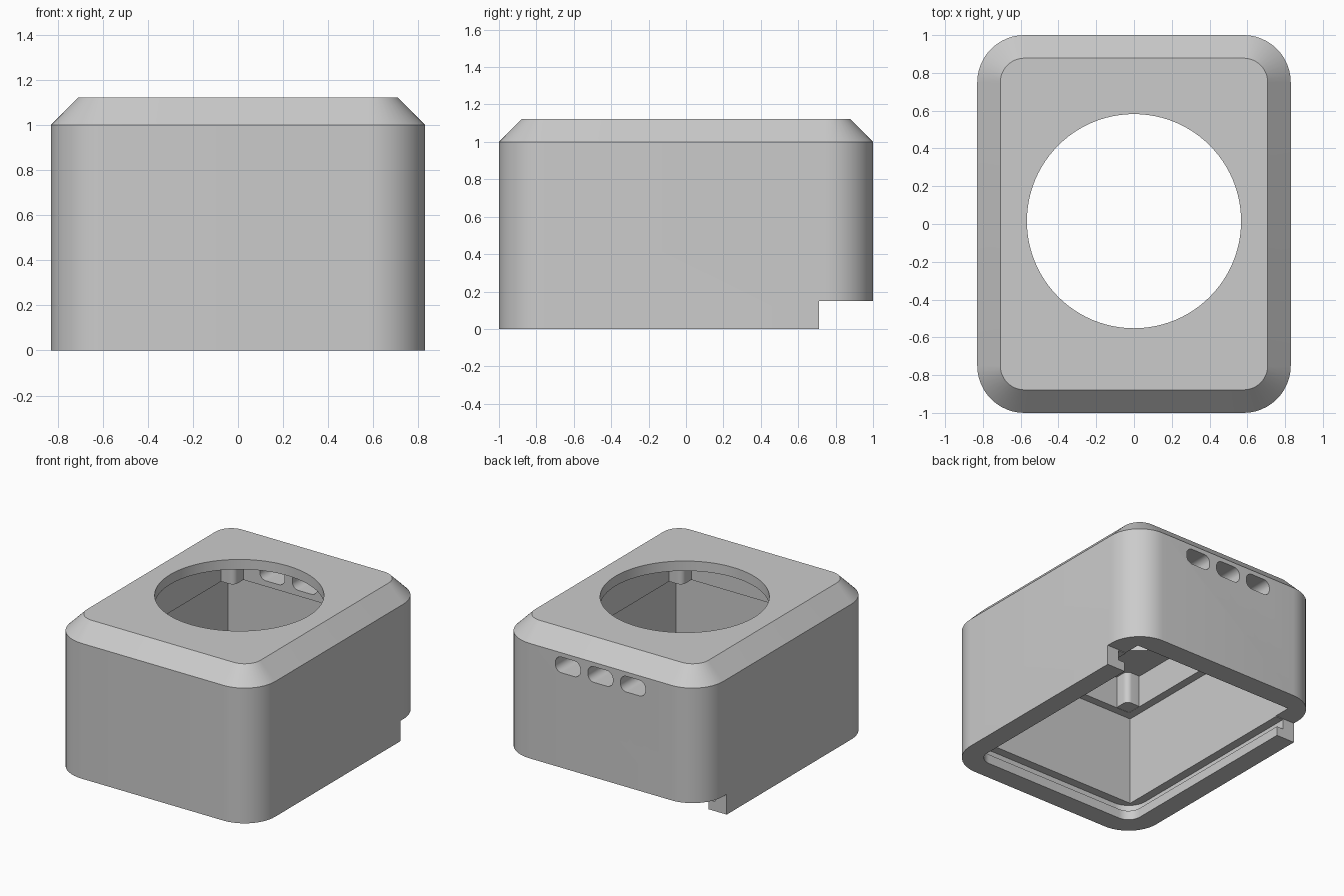
import bpy, bmesh, math
from mathutils import Matrix

cube = bpy.data.objects.get("Cube")
if cube:
    bpy.data.objects.remove(cube, do_unlink=True)

grey = bpy.data.materials.new("matte grey")
grey.use_nodes = True
COLOUR = (0.6, 0.6, 0.6, 1)
grey.diffuse_color = COLOUR
grey.node_tree.nodes["Principled BSDF"].inputs["Base Color"].default_value = COLOUR


def outline(hx, hy, r, steps=12):
    """Rounded rectangle, counter-clockwise."""
    pts = []
    for i, (sx, sy) in enumerate([(1, 1), (-1, 1), (-1, -1), (1, -1)]):
        for k in range(steps + 1):
            a = math.pi / 2 * (i + k / steps)
            pts.append((sx * (hx - r) + r * math.cos(a), sy * (hy - r) + r * math.sin(a)))
    return pts


def loft(name, loops, matrix=None):
    """Closed solid through loops of (points, z)."""
    bm = bmesh.new()
    rings = [[bm.verts.new((x, y, z)) for x, y in pts] for pts, z in loops]
    for low, high in zip(rings, rings[1:]):
        n = len(low)
        for i in range(n):
            j = (i + 1) % n
            bm.faces.new((low[i], low[j], high[j], high[i]))
    bm.faces.new(rings[0][::-1])
    bm.faces.new(rings[-1])
    if matrix:
        bm.transform(matrix)
    mesh = bpy.data.meshes.new(name)
    bm.to_mesh(mesh)
    bm.free()
    mesh.materials.append(grey)
    obj = bpy.data.objects.new(name, mesh)
    bpy.context.collection.objects.link(obj)
    return obj


def prism(name, hx, hy, r, z0, z1, matrix=None):
    pts = outline(hx, hy, r)
    return loft(name, [(pts, z0), (pts, z1)], matrix)


def box(name, x0, x1, y0, y1, z0, z1):
    pts = [(x0, y0), (x1, y0), (x1, y1), (x0, y1)]
    return loft(name, [(pts, z0), (pts, z1)])


# Outer shell with chamfered top
housing = loft("housing", [
    (outline(0.83, 1.0, 0.25), 0),
    (outline(0.83, 1.0, 0.25), 1.0),
    (outline(0.708, 0.878, 0.128), 1.123)])

# Main cavity, narrower upper cavity, and round opening
cutters = [
    box("main_cavity", -0.67, 0.67, -0.84, 0.84, 0.1, 0.81),
    box("upper_cavity", -0.61, 0.61, -0.78, 0.78, 0.7, 1.05)]
circle = [(0.567 * math.cos(math.tau * i / 96), 0.015 + 0.567 * math.sin(math.tau * i / 96))
          for i in range(96)]
cutters.append(loft("round_opening", [(circle, 0.9), (circle, 1.3)]))

# Sliding lid track: lip opening, wider groove, open rear end
cutters += [
    prism("lip_opening", 0.68, 0.85, 0.1, -0.1, 0.12),
    prism("lid_groove", 0.735, 0.905, 0.15, 0.07, 0.145),
    box("rear_notch", -1, 1, 0.71, 1.2, -0.2, 0.15)]

# Three rear vents
for i in (-1, 0, 1):
    place = Matrix.Translation((i * 0.266, 0, 0.91)) @ Matrix.Rotation(math.pi / 2, 4, 'X')
    cutters.append(prism("rear_vent", 0.102, 0.058, 0.05, -1.2, -0.7, place))

for cutter in cutters:
    cutter.hide_render = True
    mod = housing.modifiers.new(cutter.name, 'BOOLEAN')
    mod.operation = 'DIFFERENCE'
    mod.solver = 'EXACT'
    mod.object = cutter

# Bake the cuts and remove the cutters
bpy.context.view_layer.update()
deps = bpy.context.evaluated_depsgraph_get()
baked = bpy.data.meshes.new_from_object(housing.evaluated_get(deps))
housing.modifiers.clear()
housing.data = baked
for cutter in cutters:
    bpy.data.objects.remove(cutter, do_unlink=True)

# Posts in the corners of the upper cavity
parts = [housing]
for sx, side in ((1, "left"), (-1, "right")):
    for sy, end in ((1, "rear"), (-1, "front")):
        place = Matrix.Translation((sx * 0.57, sy * 0.74, 0))
        parts.append(prism(f"corner_post_{end}_{side}", 0.07, 0.07, 0.04, 0.812, 1.06, place))

bpy.ops.object.select_all(action='DESELECT')
for part in parts:
    part.select_set(True)
bpy.context.view_layer.objects.active = housing
bpy.ops.object.shade_smooth_by_angle(angle=math.radians(30))
